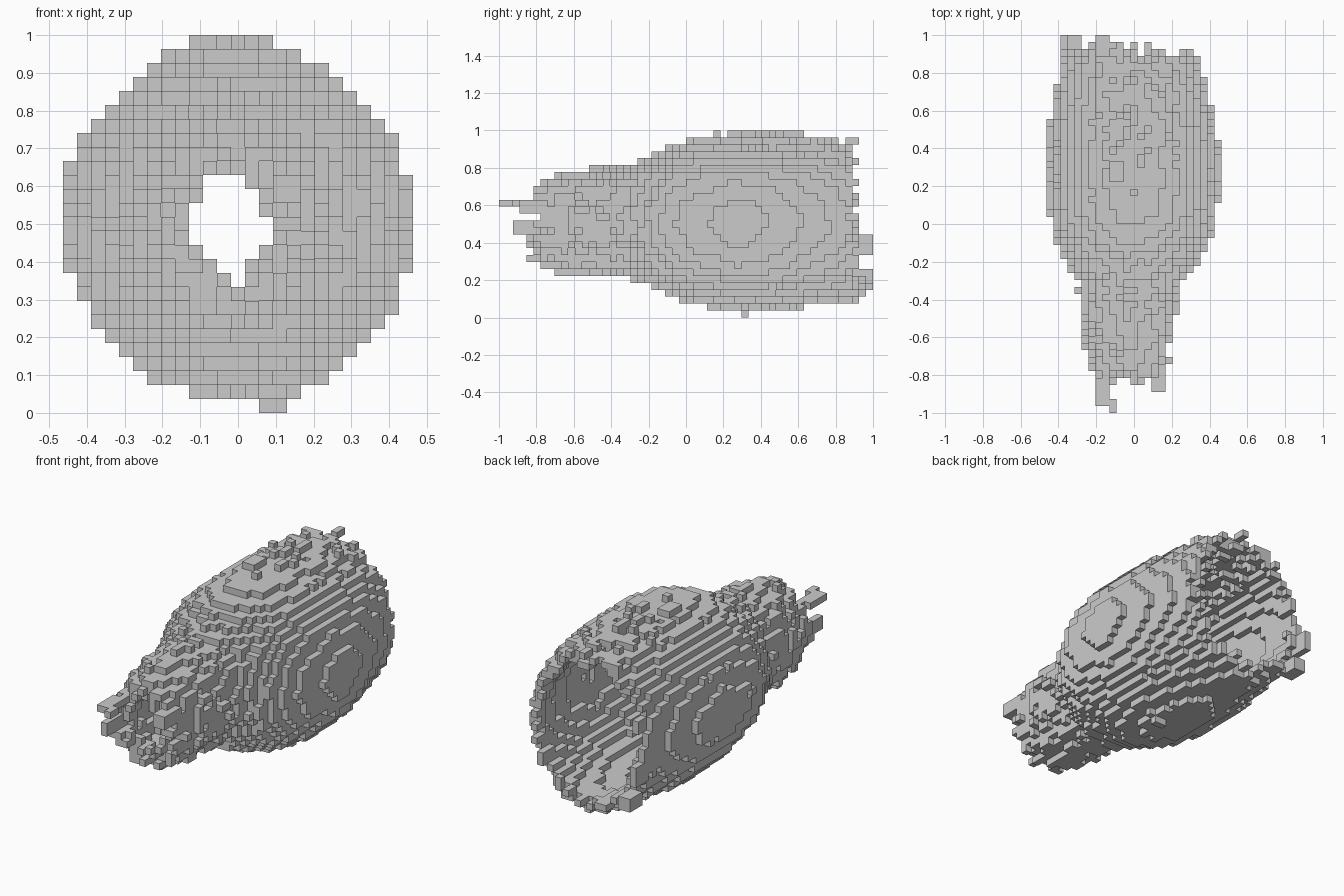
import bpy, bmesh, math, random

if "Cube" in bpy.data.objects:
    bpy.data.objects.remove(bpy.data.objects["Cube"])

random.seed(7)
V = 1 / 27                      # cube size
NX, NY, NZ = 25, 54, 27         # grid cells

# Vessel profile along y: (y, left x, right x, bottom z, top z)
PROFILE = [
    (-1.00, -0.20, 0.15, 0.33, 0.68), (-0.80, -0.21, 0.16, 0.27, 0.72),
    (-0.65, -0.25, 0.19, 0.235, 0.76), (-0.45, -0.28, 0.21, 0.23, 0.79),
    (-0.32, -0.285, 0.23, 0.22, 0.80), (-0.20, -0.35, 0.335, 0.17, 0.845),
    (-0.08, -0.415, 0.405, 0.115, 0.92), (0.05, -0.445, 0.437, 0.065, 0.96),
    (0.28, -0.465, 0.463, 0.03, 0.975), (0.50, -0.453, 0.437, 0.04, 0.97),
    (0.70, -0.415, 0.39, 0.07, 0.96), (0.88, -0.385, 0.335, 0.085, 0.935),
    (1.00, -0.38, 0.30, 0.12, 0.90),
]


def section(y):
    for a, b in zip(PROFILE, PROFILE[1:]):
        if y <= b[0]:
            t = (y - a[0]) / (b[0] - a[0])
            return [p + (q - p) * t for p, q in zip(a[1:], b[1:])]
    return PROFILE[-1][1:]


def centre(i, j, k):
    return (i - NX // 2) * V, (j + 0.5) * V - 1, (k + 0.5) * V


# Ragged rims, one random jitter per column of cells
jitter = {(i, k): random.uniform(-1, 1) for i in range(NX) for k in range(NZ)}


def in_shell(i, j, k):
    x, y, z = centre(i, j, k)
    xl, xr, zb, zt = section(y)
    rx, rz = (xr - xl) / 2, (zt - zb) / 2
    dx, dz = x - (xl + xr) / 2, z - (zb + zt) / 2
    d = (math.hypot(dx / rx, dz / rz) - 1) * (rx + rz) / 2
    neck = min(1, max(0, (-0.1 - y) / 0.25))
    # Neck and the upper back are rougher than the flanks
    worn = 1 if y > 0.3 and z > 0.8 and abs(x) < 0.25 else 0
    rough = V * (0.12 + 0.38 * neck + 0.5 * worn)
    wall = V * (1.4 + 1.0 * neck + 0.2 * worn)
    if not -wall + random.uniform(-rough, rough) < d < random.uniform(-rough, rough):
        return False
    rim = jitter[i, k]
    mouth = -0.79 + 0.06 * rim
    back = 0.89 + 0.03 * rim
    if z < 0.28 and x < 0.15:
        back = 0.93 + 0.05 * rim
    return mouth < y < back


cells = {(i, j, k) for i in range(NX) for j in range(NY) for k in range(NZ)
         if in_shell(i, j, k)}


def fill(x0, x1, y0, y1, z0, z1):
    """Add a box of cells whose centres lie within the limits."""
    for i in range(NX):
        for j in range(NY):
            for k in range(NZ):
                x, y, z = centre(i, j, k)
                if x0 < x < x1 and y0 < y < y1 and z0 < z < z1:
                    cells.add((i, j, k))


# Prongs on the narrow mouth
fill(-0.14, -0.09, -1, -0.92, 0.59, 0.63)
fill(-0.20, -0.13, -0.96, -0.82, 0.59, 0.63)
fill(-0.20, -0.165, -0.92, -0.78, 0.44, 0.52)
fill(0.10, 0.16, -0.88, -0.75, 0.55, 0.63)
# Stray cells on top, underneath and at the wide rim
fill(-0.13, -0.055, 0.22, 0.33, 0.96, 1)
fill(-0.02, 0.02, 0.14, 0.19, 0.96, 1)
fill(0.055, 0.13, 0.29, 0.33, 0, 0.037)
fill(-0.35, -0.27, 0.90, 1, 0.19, 0.26)
fill(-0.20, -0.13, 0.90, 1, 0.14, 0.19)
fill(-0.39, -0.34, 0.90, 1, 0.33, 0.44)

# Skin the filled cells with only their exposed faces
bm = bmesh.new()
verts = {}


def corner(c):
    if c not in verts:
        verts[c] = bm.verts.new(((c[0] - NX / 2) * V, c[1] * V - 1, c[2] * V))
    return verts[c]


for c in sorted(cells):
    for axis in range(3):
        for side in (0, 1):
            n = list(c)
            n[axis] += 2 * side - 1
            if tuple(n) in cells:
                continue
            u, w = (axis + 1) % 3, (axis + 2) % 3
            loop = []
            for du, dw in ((0, 0), (1, 0), (1, 1), (0, 1)):
                p = list(c)
                p[axis] += side
                p[u] += du
                p[w] += dw
                loop.append(corner(tuple(p)))
            bm.faces.new(loop if side else loop[::-1])

mesh = bpy.data.meshes.new("hollow_vessel")
bm.to_mesh(mesh)
bm.free()
bpy.context.collection.objects.link(bpy.data.objects.new("hollow_vessel", mesh))
